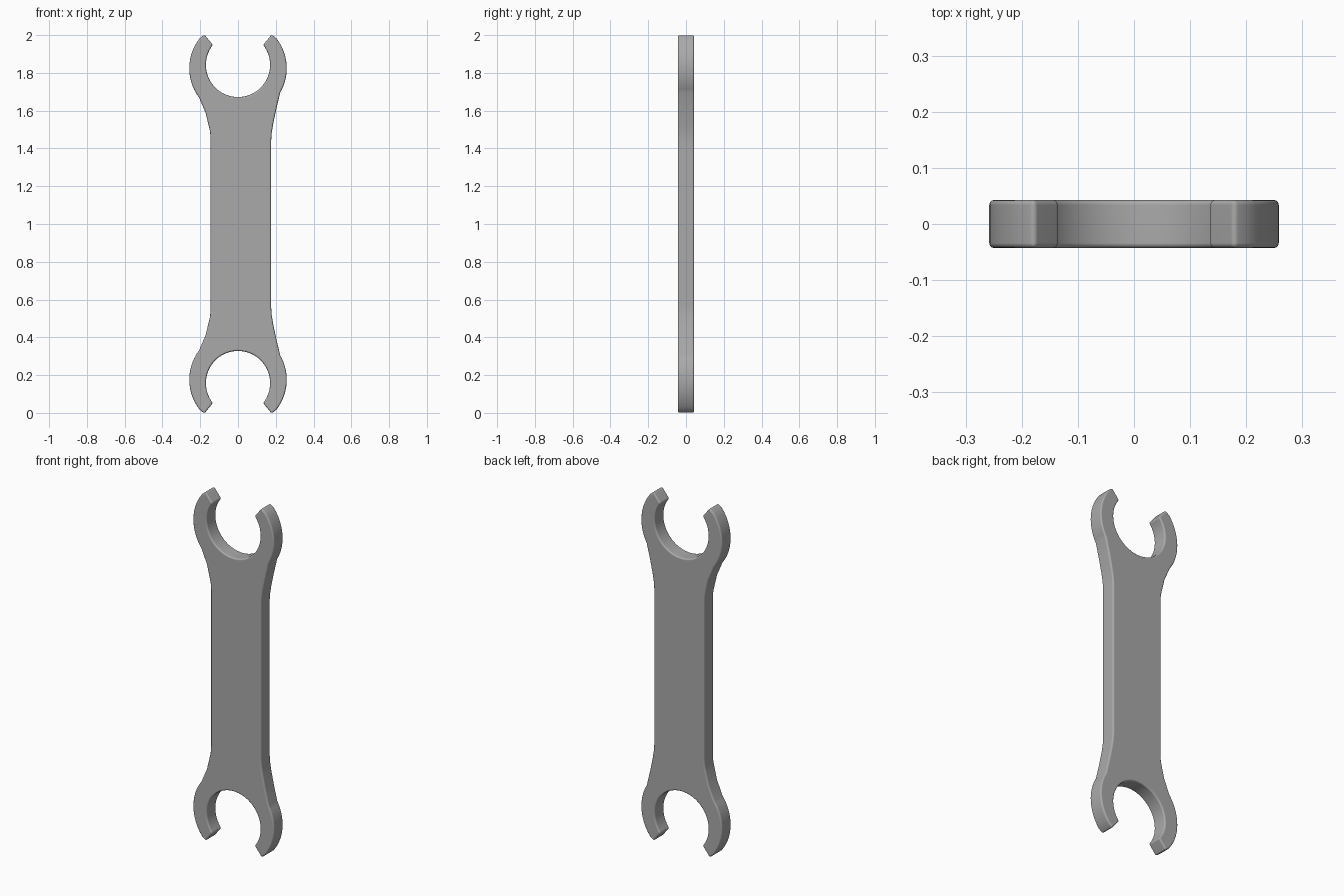
import bpy, bmesh
from math import sin, cos, radians, degrees, atan2

cube = bpy.data.objects.get("Cube")
if cube:
    bpy.data.objects.remove(cube, do_unlink=True)

steel = bpy.data.materials.new("steel_grey")
steel.use_nodes = True
colour = (0.4, 0.4, 0.4, 1)
steel.diffuse_color = colour
steel.node_tree.nodes["Principled BSDF"].inputs["Base Color"].default_value = colour

HALF = 0.043          # half thickness
HOLE_Z, HOLE_R = 1.842, 0.17
JAW_Z, JAW_R = 1.824, 0.258


def arc(z, radius, start, end, steps):
    angles = [radians(start + (end - start) * i / steps) for i in range(steps + 1)]
    return [(radius * cos(a), z + radius * sin(a)) for a in angles]


# Upper half of the outline, from the right of the handle over the jaws to the left
right_neck = [(0.175, 1.43), (0.178, 1.48), (0.186, 1.53), (0.203, 1.61)]
left_neck = [(-0.172, 1.59), (-0.155, 1.52), (-0.148, 1.49), (-0.145, 1.45)]
tip, inner = (0.178, 2.003), (0.134, 1.949)
lip = degrees(atan2(inner[1] - HOLE_Z, inner[0]))
upper = (right_neck
         + arc(JAW_Z, JAW_R, -30, 38, 14) + [tip]
         + arc(HOLE_Z, HOLE_R, lip, -180 - lip, 48)
         + [(-tip[0], tip[1])] + arc(JAW_Z, JAW_R, 142, 217, 14)
         + left_neck)
# The lower jaw mirrors the upper one
outline = upper + [(x, 2 - z) for x, z in reversed(upper)]

# Wrench plate
bm = bmesh.new()
face = bm.faces.new([bm.verts.new((x, -HALF, z)) for x, z in outline])
extruded = bmesh.ops.extrude_face_region(bm, geom=[face])
moved = [v for v in extruded["geom"] if isinstance(v, bmesh.types.BMVert)]
bmesh.ops.translate(bm, verts=moved, vec=(0, 2 * HALF, 0))
bmesh.ops.recalc_face_normals(bm, faces=bm.faces)

# Rounded rims and jaw tips
sharp = [e for e in bm.edges if e.calc_face_angle(0) > radians(40)]
bmesh.ops.bevel(bm, geom=sharp, offset=0.009, offset_type='OFFSET', segments=3,
                profile=0.5, affect='EDGES', clamp_overlap=True)
mesh = bpy.data.meshes.new("wrench")
bm.to_mesh(mesh)
bm.free()
mesh.materials.append(steel)

wrench = bpy.data.objects.new("wrench", mesh)
bpy.context.collection.objects.link(wrench)
bpy.context.view_layer.objects.active = wrench
wrench.select_set(True)
bpy.ops.object.shade_smooth_by_angle(angle=radians(40))
# Keep the broad faces flat in shading
normals = wrench.modifiers.new("weighted_normals", 'WEIGHTED_NORMAL')
normals.keep_sharp = True
